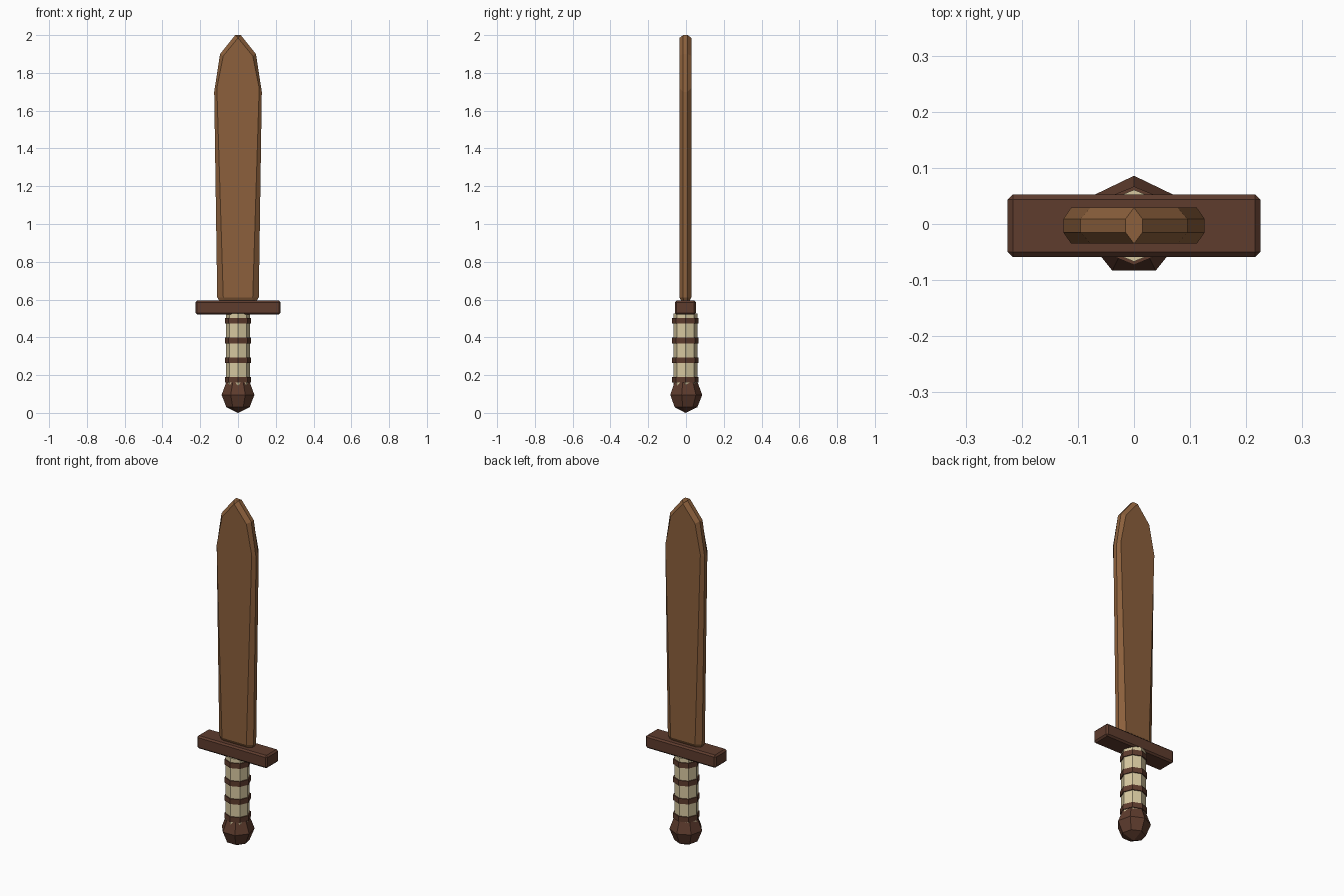
import bpy
import bmesh
from math import sin, cos, pi

cube = bpy.data.objects.get("Cube")
if cube:
    bpy.data.objects.remove(cube, do_unlink=True)

CY = -0.003  # shared depth centre of the sword


def material(name, rgb):
    m = bpy.data.materials.new(name)
    m.use_nodes = True
    m.diffuse_color = (*rgb, 1)
    m.node_tree.nodes["Principled BSDF"].inputs["Base Color"].default_value = (*rgb, 1)
    return m


blade_wood = material("blade wood", (0.262, 0.117, 0.045))
dark_wood = material("dark wood", (0.112, 0.045, 0.027))
cream_wrap = material("cream wrap", (0.68, 0.58, 0.35))


def loft(name, rings, mat):
    """Join equal-sized rings of points from bottom to top and cap both ends."""
    bm = bmesh.new()
    rows = [[bm.verts.new(p) for p in ring] for ring in rings]
    n = len(rows[0])
    for low, high in zip(rows, rows[1:]):
        for i in range(n):
            j = (i + 1) % n
            bm.faces.new((low[i], low[j], high[j], high[i]))
    bm.faces.new(rows[0][::-1])
    bm.faces.new(rows[-1])
    bmesh.ops.remove_doubles(bm, verts=bm.verts, dist=0.0005)
    bmesh.ops.recalc_face_normals(bm, faces=bm.faces)
    mesh = bpy.data.meshes.new(name)
    bm.to_mesh(mesh)
    bm.free()
    mesh.materials.append(mat)
    obj = bpy.data.objects.new(name, mesh)
    bpy.context.collection.objects.link(obj)
    return obj


def turned(name, sides, profile, mat):
    """Faceted upright solid from (radius, height) pairs, one corner facing the back."""
    rings = [[(r * sin(2 * pi * k / sides), CY + r * cos(2 * pi * k / sides), z)
              for k in range(sides)] for r, z in profile]
    return loft(name, rings, mat)


def blade_ring(face_x, face_y, face_z, edge_x, edge_y, edge_z):
    """Eight-point section: flat front and back, chamfers, narrow edges."""
    quarter = [(edge_x, edge_y, edge_z), (face_x, face_y, face_z)]
    right_back = quarter
    left_back = [(-x, y, z) for x, y, z in reversed(quarter)]
    half = right_back + left_back
    full = half + [(-x, -y, z) for x, y, z in half]
    return [(x, y + CY, z) for x, y, z in full]


# Blade: tucked-in foot, slow flare, shoulders, pointed tip
loft("blade", [
    blade_ring(0.075, 0.018, 0.585, 0.095, 0.010, 0.585),
    blade_ring(0.078, 0.032, 0.612, 0.110, 0.012, 0.612),
    blade_ring(0.112, 0.032, 1.72, 0.126, 0.012, 1.70),
    blade_ring(0.078, 0.032, 1.89, 0.095, 0.012, 1.90),
    blade_ring(0.000, 0.032, 1.985, 0.015, 0.012, 2.00),
], blade_wood)

# Cross guard with chamfered edges
gx, gy = 0.225, 0.0555
corners = [(gx, gy), (-gx, gy), (-gx, -gy), (gx, -gy)]
guard = loft("cross_guard",
             [[(x, y + CY, z) for x, y in corners] for z in (0.52, 0.594)], dark_wood)
chamfer = guard.modifiers.new("chamfer", 'BEVEL')
chamfer.width = 0.009
chamfer.segments = 1

# Grip and the four bands around it
turned("grip", 8, [(0.064, 0.14), (0.064, 0.525)], cream_wrap)
for i in range(4):
    z = 0.175 + i * 0.104
    turned(f"grip_band_{i + 1}", 8, [(0.070, z - 0.015), (0.070, z + 0.015)], dark_wood)

# Faceted seven-sided pommel
turned("pommel", 7, [(0, 0), (0.063, 0.03), (0.089, 0.095), (0.063, 0.165)], dark_wood)
